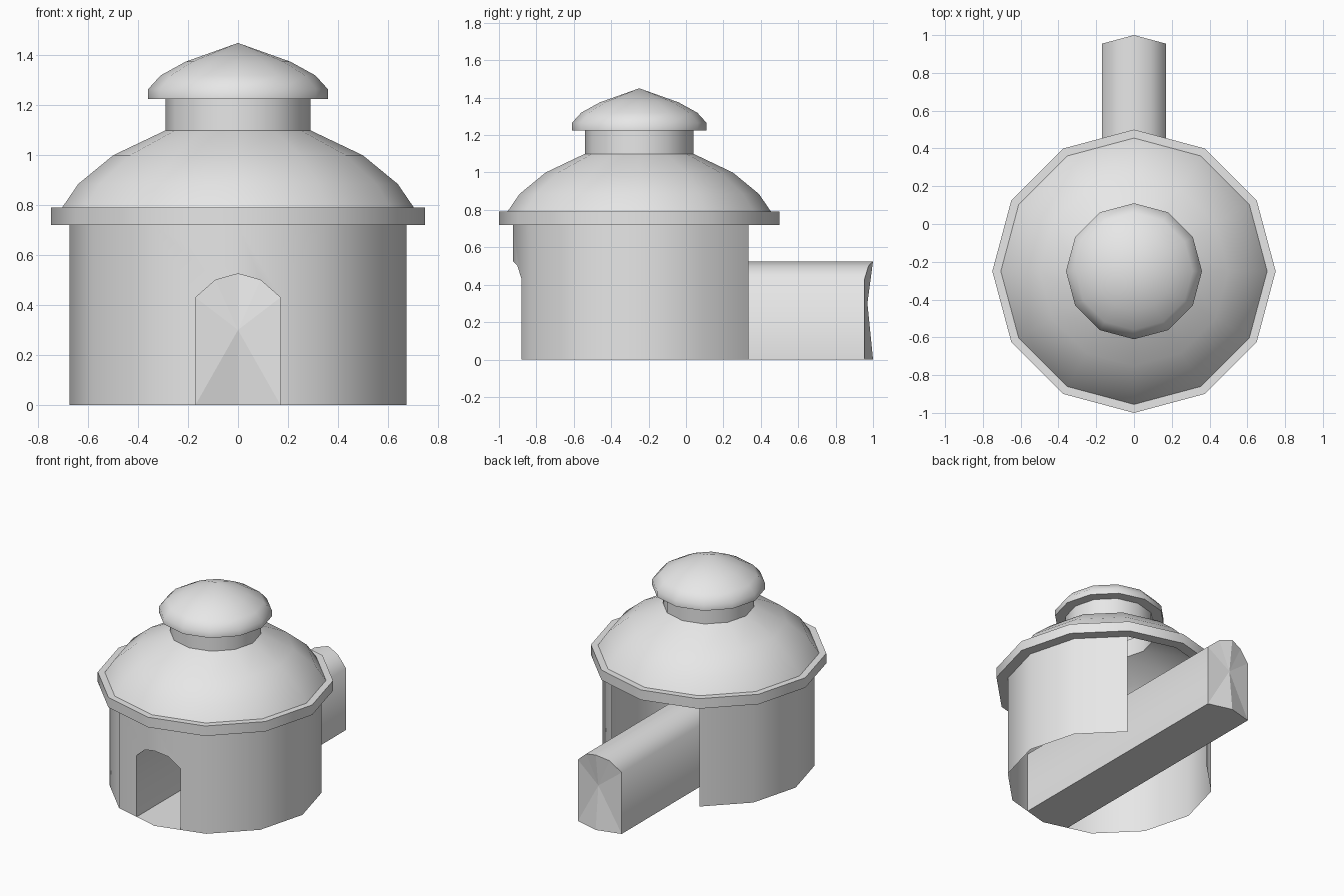
import bpy
import bmesh
import math

cube = bpy.data.objects.get("Cube")
if cube:
    bpy.data.objects.remove(cube, do_unlink=True)

SIDES = 12
CENTRE_Y = -0.25
WALL_R = 0.675
WALL_TOP = 0.72
SLOPE = math.tan(math.radians(15))   # lean of the faces beside the front corner

grey = bpy.data.materials.new("plain grey")
grey.use_nodes = True
grey.diffuse_color = (0.8, 0.8, 0.8, 1)
grey.node_tree.nodes["Principled BSDF"].inputs["Base Color"].default_value = (0.8, 0.8, 0.8, 1)


def finish(name, bm, smooth=True):
    mesh = bpy.data.meshes.new(name)
    bm.to_mesh(mesh)
    bm.free()
    mesh.materials.append(grey)
    obj = bpy.data.objects.new(name, mesh)
    bpy.context.collection.objects.link(obj)
    if smooth:
        bpy.ops.object.select_all(action='DESELECT')
        obj.select_set(True)
        bpy.context.view_layer.objects.active = obj
        bpy.ops.object.shade_smooth_by_angle(angle=math.radians(50))
    return obj


def on_circle(r, step, z):
    a = 2 * math.pi * step / SIDES - math.pi / 2
    return (r * math.cos(a), CENTRE_Y + r * math.sin(a), z)


def lathe(name, profile):
    """Turn a bottom-to-top (radius, height) profile; radius 0 closes to a point."""
    bm = bmesh.new()
    rings = []
    for r, z in profile:
        count = SIDES if r > 0 else 1
        rings.append([bm.verts.new(on_circle(r, i, z)) for i in range(count)])
    for low, high in zip(rings, rings[1:]):
        for i in range(SIDES):
            j = (i + 1) % SIDES
            if len(high) == 1:
                bm.faces.new((low[i], low[j], high[0]))
            else:
                bm.faces.new((low[i], low[j], high[j], high[i]))
    return finish(name, bm)


# Half of the arch, from the crown down to the floor
half_arch = [(0, 0.525), (0.09, 0.5), (0.17, 0.43), (0.17, 0)]

# Round wall: open at the back, doorway cut into the two front faces
bm = bmesh.new()
for i in range(1, SIDES - 1):
    if i in (SIDES // 2 - 1, SIDES // 2):
        continue
    corners = [on_circle(WALL_R, i, 0), on_circle(WALL_R, i + 1, 0),
               on_circle(WALL_R, i + 1, WALL_TOP), on_circle(WALL_R, i, WALL_TOP)]
    bm.faces.new([bm.verts.new(c) for c in corners])
for side in (1, -1):
    edge = [(side * x, CENTRE_Y - WALL_R + SLOPE * x, z) for x, z in half_arch]
    edge += [on_circle(WALL_R, side, 0), on_circle(WALL_R, side, WALL_TOP),
             on_circle(WALL_R, 0, WALL_TOP)]
    if side < 0:
        edge.reverse()
    bm.faces.new([bm.verts.new(c) for c in edge])
bmesh.ops.remove_doubles(bm, verts=bm.verts, dist=0.0005)
finish("round_wall", bm)

# Domed roof with its overhanging rim
lathe("domed_roof", [(WALL_R, WALL_TOP), (0.75, WALL_TOP), (0.75, 0.79), (0.705, 0.79),
                     (0.64, 0.885), (0.5, 1.0), (0.29, 1.1)])

# Vent neck and its cap
lathe("vent_neck", [(0.29, 1.1), (0.29, 1.225)])
lathe("vent_cap", [(0.29, 1.225), (0.36, 1.225), (0.36, 1.265), (0.31, 1.32),
                   (0.21, 1.375), (0, 1.45)])

# Arched passage from the doorway out through the back
loop = half_arch + [(0, 0)] + [(-x, z) for x, z in reversed(half_arch[1:])]


def arch_ring(bm, y):
    return [bm.verts.new((x, y, z)) for x, z in loop]


bm = bmesh.new()
front = arch_ring(bm, 0)
back = arch_ring(bm, 0)
for v in front:
    v.co.y = CENTRE_Y - WALL_R + SLOPE * abs(v.co.x)
for v in back:
    v.co.y = 1 - SLOPE * abs(v.co.x)
for i in range(len(loop)):
    j = (i + 1) % len(loop)
    bm.faces.new((front[i], back[i], back[j], front[j]))
bmesh.ops.recalc_face_normals(bm, faces=bm.faces)
if max(bm.faces, key=lambda f: f.calc_center_median().z).normal.z < 0:
    bmesh.ops.reverse_faces(bm, faces=bm.faces)
finish("arched_passage", bm)

# Faceted end wall of the passage, pushed in at the middle
bm = bmesh.new()
ring = arch_ring(bm, 0)
for v in ring:
    v.co.y = 1 - SLOPE * abs(v.co.x)
middle = bm.verts.new((0, 0.97, 0.3))
for i in range(len(ring)):
    bm.faces.new((ring[i], ring[(i + 1) % len(ring)], middle))
for f in bm.faces:
    f.normal_update()
    if f.normal.y < 0:
        f.normal_flip()
finish("passage_end", bm, smooth=False)
